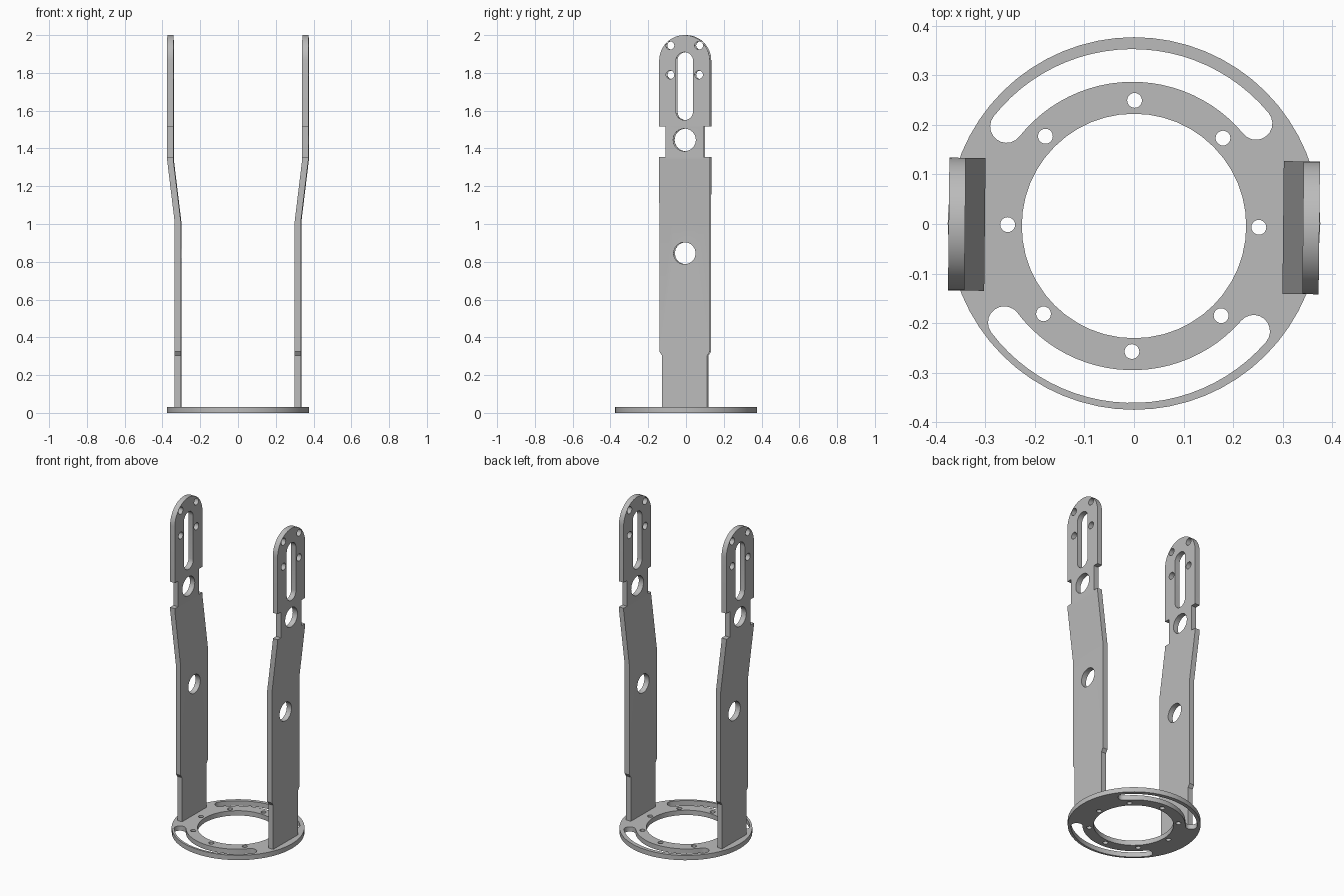
import bpy, bmesh
from math import sin, cos, pi, radians
from mathutils import Matrix, Vector

cube = bpy.data.objects.get("Cube")
if cube:
    bpy.data.objects.remove(cube)

grey = bpy.data.materials.new("plain_grey")
grey.use_nodes = True
colour = (0.5, 0.5, 0.5, 1)
grey.diffuse_color = colour
grey.node_tree.nodes["Principled BSDF"].inputs["Base Color"].default_value = colour


def arc(cx, cy, r, start, end, n):
    angles = [radians(start + (end - start) * i / n) for i in range(n + 1)]
    return [(cx + r * cos(a), cy + r * sin(a)) for a in angles]


def circle(cx, cy, r, n):
    return arc(cx, cy, r, 0, 360, n)[:-1]


def plate_bmesh(loops, thickness):
    """Flat plate in XY: first loop is the outline, the others are cut-outs."""
    curve = bpy.data.curves.new("outline", "CURVE")
    curve.dimensions = "2D"
    curve.fill_mode = "BOTH"
    curve.extrude = thickness / 2
    for pts in loops:
        spline = curve.splines.new("POLY")
        spline.points.add(len(pts) - 1)
        for point, (x, y) in zip(spline.points, pts):
            point.co = (x, y, 0, 1)
        spline.use_cyclic_u = True
    helper = bpy.data.objects.new("outline_helper", curve)
    bpy.context.collection.objects.link(helper)
    bpy.context.view_layer.update()
    mesh = bpy.data.meshes.new_from_object(
        helper.evaluated_get(bpy.context.evaluated_depsgraph_get()))
    bm = bmesh.new()
    bm.from_mesh(mesh)
    bpy.data.objects.remove(helper)
    bpy.data.curves.remove(curve)
    bpy.data.meshes.remove(mesh)
    bmesh.ops.remove_doubles(bm, verts=bm.verts, dist=1e-5)
    bmesh.ops.recalc_face_normals(bm, faces=bm.faces)
    return bm


def add_object(name, bm):
    mesh = bpy.data.meshes.new(name)
    bm.to_mesh(mesh)
    bm.free()
    mesh.materials.clear()
    mesh.materials.append(grey)
    for face in mesh.polygons:
        face.material_index = 0
    mesh.shade_smooth()
    mesh.set_sharp_from_angle(angle=radians(25))
    obj = bpy.data.objects.new(name, mesh)
    bpy.context.collection.objects.link(obj)
    return obj


# Base ring: bore, bolt holes and two curved slots
CY = -0.004
TWIST = -0.6


def curved_slot(mid, half, r, w):
    a, b = mid - half, mid + half
    loop = arc(0, 0, r + w, a, b, 24)
    loop += arc(r * cos(radians(b)), r * sin(radians(b)), w, b, b + 180, 10)[1:-1]
    loop += arc(0, 0, r - w, b, a, 24)
    loop += arc(r * cos(radians(a)), r * sin(radians(a)), w, a + 180, a + 360, 10)[1:-1]
    return [(x - 0.003, y + CY) for x, y in loop]


ring = [circle(0, 0.001, 0.376, 64), circle(0, CY, 0.2265, 48)]
for i in range(8):
    a = radians(45 * i + TWIST)
    ring.append(circle(0.2535 * cos(a) - 0.0015, 0.2535 * sin(a) + CY, 0.015, 20))
ring += [curved_slot(90.7, 51, 0.324, 0.033), curved_slot(268, 51, 0.324, 0.033)]
bm = plate_bmesh(ring, 0.03)
bmesh.ops.translate(bm, verts=bm.verts, vec=(0, 0, 0.015))
add_object("base_ring", bm)

# Upright: notched outline with rounded top, slot, big holes and screw holes
side = [(0.12, 0.02), (0.12, 0.305), (0.134, 0.325), (0.134, 1.355),
        (0.101, 1.355), (0.101, 1.515), (0.134, 1.515)]
outline = side + arc(0, 1.866, 0.134, 0, 180, 24) + [(-y, z) for y, z in reversed(side)]
long_slot = arc(0, 1.865, 0.045, 0, 180, 14) + arc(0, 1.595, 0.045, 180, 360, 14)
holes = [long_slot, circle(0, 1.445, 0.06, 32), circle(0, 0.845, 0.058, 32)]
holes += [circle(y, z, 0.022, 20) for y in (-0.076, 0.076) for z in (1.79, 1.945)]

BEND_LOW, BEND_HIGH, OFFSET = 1.01, 1.34, 0.04


def upright(name, turn):
    bm = plate_bmesh([outline] + holes, 0.033)
    for v in bm.verts:
        v.co = Vector((v.co.z + 0.3175, v.co.x, v.co.y))
    # Cut at both bend lines, then shift the upper part outward
    for z in (BEND_LOW, BEND_HIGH):
        bmesh.ops.bisect_plane(bm, geom=bm.verts[:] + bm.edges[:] + bm.faces[:],
                               plane_co=(0, 0, z), plane_no=(0, 0, 1))
    for v in bm.verts:
        t = (v.co.z - BEND_LOW) / (BEND_HIGH - BEND_LOW)
        v.co.x += OFFSET * min(max(t, 0), 1)
    bm.transform(Matrix.Translation((0, CY, 0)) @ Matrix.Rotation(turn + radians(TWIST), 4, "Z"))
    add_object(name, bm)


upright("left_upright", 0)
upright("right_upright", pi)
